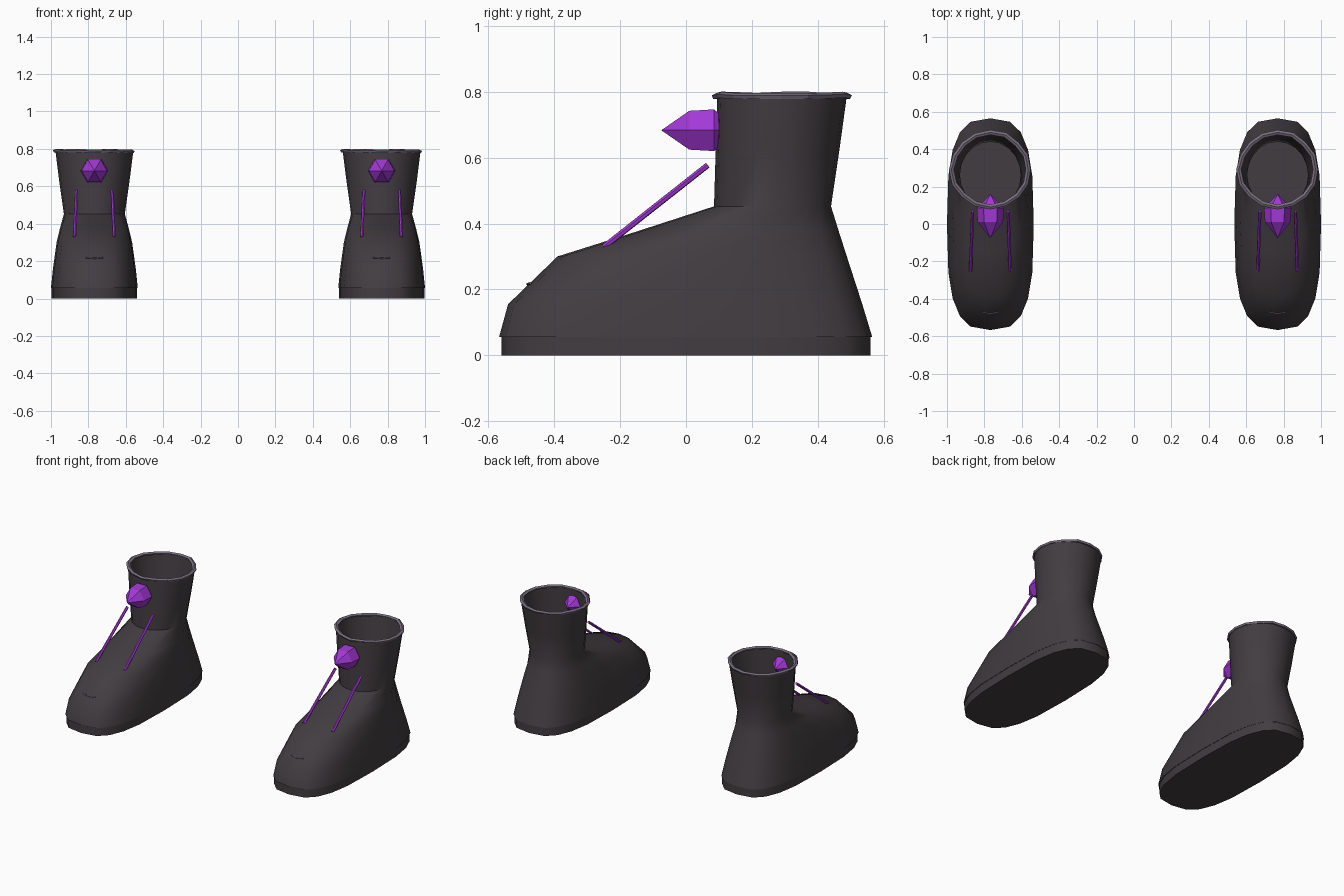
import bpy, bmesh, math, random
from mathutils import Vector

if "Cube" in bpy.data.objects:
    bpy.data.objects.remove(bpy.data.objects["Cube"])

SEG = 20


def material(name, rgb):
    m = bpy.data.materials.new(name)
    m.diffuse_color = (*rgb, 1)
    m.use_nodes = True
    m.node_tree.nodes["Principled BSDF"].inputs["Base Color"].default_value = m.diffuse_color
    return m


LEATHER = material("dark leather", (0.055, 0.046, 0.052))
TRIM = material("grey trim", (0.19, 0.155, 0.21))
PURPLE = material("purple crystal", (0.37, 0.04, 0.68))


def ring(z, front, back, half_width, power):
    """Horizontal superellipse outline between two y limits."""
    pts = []
    for i in range(SEG):
        a = 2 * math.pi * i / SEG
        c, s = math.cos(a), math.sin(a)
        x = math.copysign(abs(c) ** (2 / power), c) * half_width
        y = math.copysign(abs(s) ** (2 / power), s) * (back - front) / 2
        pts.append(Vector((x, y + (front + back) / 2, z)))
    return pts


def loft(name, rings, mat, x, caps=False, closed=False, smooth=True):
    """Skin a stack of equal rings; closed joins the last to the first."""
    bm = bmesh.new()
    loops = [[bm.verts.new(p) for p in r] for r in rings]
    pairs = list(zip(loops, loops[1:]))
    if closed:
        pairs.append((loops[-1], loops[0]))
    for a, b in pairs:
        n = len(a)
        for i in range(n):
            j = (i + 1) % n
            bm.faces.new((a[i], a[j], b[j], b[i]))
    if caps:
        bm.faces.new(loops[0][::-1])
        bm.faces.new(loops[-1])
    bmesh.ops.remove_doubles(bm, verts=bm.verts, dist=0.0001)
    if caps or closed:
        bmesh.ops.recalc_face_normals(bm, faces=bm.faces)
    me = bpy.data.meshes.new(name)
    bm.to_mesh(me)
    bm.free()
    me.materials.append(mat)
    ob = bpy.data.objects.new(name, me)
    ob.location.x = x
    bpy.context.collection.objects.link(ob)
    if smooth:
        bpy.ops.object.select_all(action='DESELECT')
        ob.select_set(True)
        bpy.context.view_layer.objects.active = ob
        bpy.ops.object.shade_smooth_by_angle(angle=math.radians(40))
    return ob


def rod(name, points, radius, mat, x, sides=6):
    """Straight or bent round bar through the points."""
    pts = [Vector(p) for p in points]
    d = (pts[-1] - pts[0]).normalized()
    u = d.cross(Vector((0.3, 0.5, 0.8))).normalized()
    v = d.cross(u)
    rings = []
    for p in pts:
        rings.append([p + radius * (math.cos(t) * u + math.sin(t) * v)
                      for t in (2 * math.pi * i / sides for i in range(sides))])
    return loft(name, rings, mat, x, caps=True)


def boot(side, x):
    # Flat sole and the upper that slightly overhangs it
    loft(side + "_sole", [ring(0, -0.56, 0.56, 0.228, 3),
                          ring(0.058, -0.56, 0.56, 0.228, 3)], LEATHER, x, caps=True)
    loft(side + "_upper", [
        ring(0.056, -0.567, 0.565, 0.232, 3),
        ring(0.155, -0.54, 0.535, 0.222, 2.9),
        ring(0.30, -0.39, 0.488, 0.202, 2.6),
        ring(0.375, -0.152, 0.464, 0.184, 2.3),
        ring(0.452, 0.085, 0.44, 0.163, 2),
        ring(0.62, 0.09, 0.465, 0.187, 2),
        ring(0.787, 0.095, 0.488, 0.208, 2)], LEATHER, x)

    # Uneven rolled rim around the opening
    random.seed(4)
    centre = Vector((0, 0.291, 0.788))
    sections = []
    for i in range(16):
        a = 2 * math.pi * i / 16
        grow = random.uniform(-0.005, 0.005)
        lift = random.uniform(-0.003, 0.003)
        sec = []
        for k in range(5):
            t = 2 * math.pi * k / 5 + 0.3
            out = grow + 0.014 * math.cos(t)
            sec.append(centre + Vector(((0.205 + out) * math.cos(a),
                                        (0.196 + out) * math.sin(a),
                                        lift + 0.010 * math.sin(t))))
        sections.append(sec)
    loft(side + "_rim", sections, TRIM, x, closed=True, smooth=False)

    # Six-sided crystal pointing forward, its back point inside the shaft
    rings = []
    for y, r in ((-0.075, 0.0), (0.01, 0.068), (0.085, 0.073), (0.16, 0.0)):
        rings.append([Vector((r * math.cos(math.pi * i / 3), y,
                              0.683 + r * math.sin(math.pi * i / 3))) for i in range(6)])
    gem(side + "_crystal", rings, x)

    # Slanted lace bars over the instep
    for tag, s in (("left", -1), ("right", 1)):
        rod(f"{side}_lace_{tag}", [(s * 0.106, -0.25, 0.328),
                                   (s * 0.095, 0.066, 0.577)], 0.009, PURPLE, x)

    # Short pale crease on the toe
    rod(side + "_toe_crease", [(-0.045, -0.472, 0.219), (0, -0.481, 0.216),
                               (0.045, -0.472, 0.219)], 0.004, TRIM, x)


def gem(name, rings, x):
    """Faceted solid with a pointed first and last ring."""
    bm = bmesh.new()
    tip, tail = bm.verts.new(rings[0][0]), bm.verts.new(rings[-1][0])
    a, b = ([bm.verts.new(p) for p in r] for r in rings[1:3])
    for i in range(6):
        j = (i + 1) % 6
        bm.faces.new((tip, a[i], a[j]))
        bm.faces.new((a[i], b[i], b[j], a[j]))
        bm.faces.new((b[i], tail, b[j]))
    bmesh.ops.recalc_face_normals(bm, faces=bm.faces)
    me = bpy.data.meshes.new(name)
    bm.to_mesh(me)
    bm.free()
    me.materials.append(PURPLE)
    ob = bpy.data.objects.new(name, me)
    ob.location.x = x
    bpy.context.collection.objects.link(ob)


boot("left_boot", -0.768)
boot("right_boot", 0.768)
